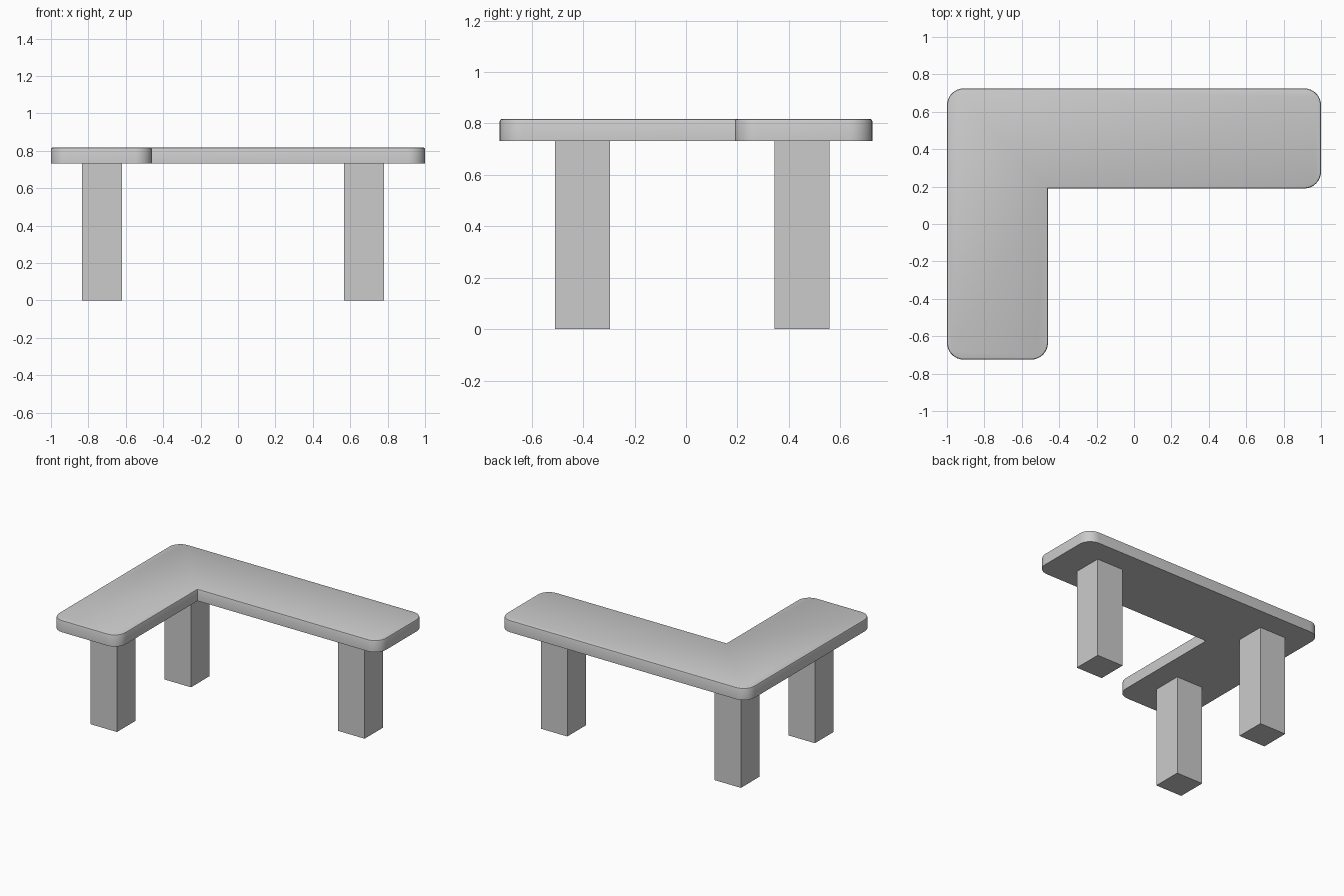
import bpy, bmesh, math

if "Cube" in bpy.data.objects:
    bpy.data.objects.remove(bpy.data.objects["Cube"])

X, Y = 1.0, 0.725            # half extents of the desk
INNER_X, INNER_Y = -0.46, 0.19
Z0, Z1 = 0.732, 0.818        # underside and top of the slab
RADIUS, SEGS = 0.09, 8


def make_object(name, bm):
    bmesh.ops.recalc_face_normals(bm, faces=bm.faces)
    mesh = bpy.data.meshes.new(name)
    bm.to_mesh(mesh)
    bm.free()
    ob = bpy.data.objects.new(name, mesh)
    bpy.context.collection.objects.link(ob)
    return ob


# L-shaped desktop: rounded outer corners, sharp inner corner
outline = [(-X, -Y), (INNER_X, -Y), (INNER_X, INNER_Y), (X, INNER_Y), (X, Y), (-X, Y)]
bm = bmesh.new()
base = bm.faces.new([bm.verts.new((x, y, Z0)) for x, y in outline])
ext = bmesh.ops.extrude_face_region(bm, geom=[base], use_keep_orig=True)
for v in ext["geom"]:
    if isinstance(v, bmesh.types.BMVert):
        v.co.z = Z1
corners = [e for e in bm.edges
           if abs(e.verts[0].co.z - e.verts[1].co.z) > 0.01
           and (e.verts[0].co.x, e.verts[0].co.y) != tuple(bm.verts[:][2].co.xy)]
bmesh.ops.bevel(bm, geom=corners, offset=RADIUS, segments=SEGS, profile=0.5, affect='EDGES')

# small eased edge around the top
rim = [e for e in bm.edges if all(v.co.z > Z1 - 1e-4 for v in e.verts)]
bmesh.ops.bevel(bm, geom=rim, offset=0.01, segments=2, profile=0.5, affect='EDGES')
desktop = make_object("desktop", bm)
bpy.context.view_layer.objects.active = desktop
desktop.select_set(True)
bpy.ops.object.shade_smooth_by_angle(angle=math.radians(35))

# three square legs
LEG = 0.214
for name, x, y in [("front_left_leg", -0.727, -0.402),
                   ("back_left_leg", -0.727, 0.451),
                   ("back_right_leg", 0.674, 0.451)]:
    bm = bmesh.new()
    bmesh.ops.create_cube(bm, size=1)
    for v in bm.verts:
        v.co = (x + v.co.x * LEG, y + v.co.y * LEG, (v.co.z + 0.5) * Z0)
    make_object(name, bm)
